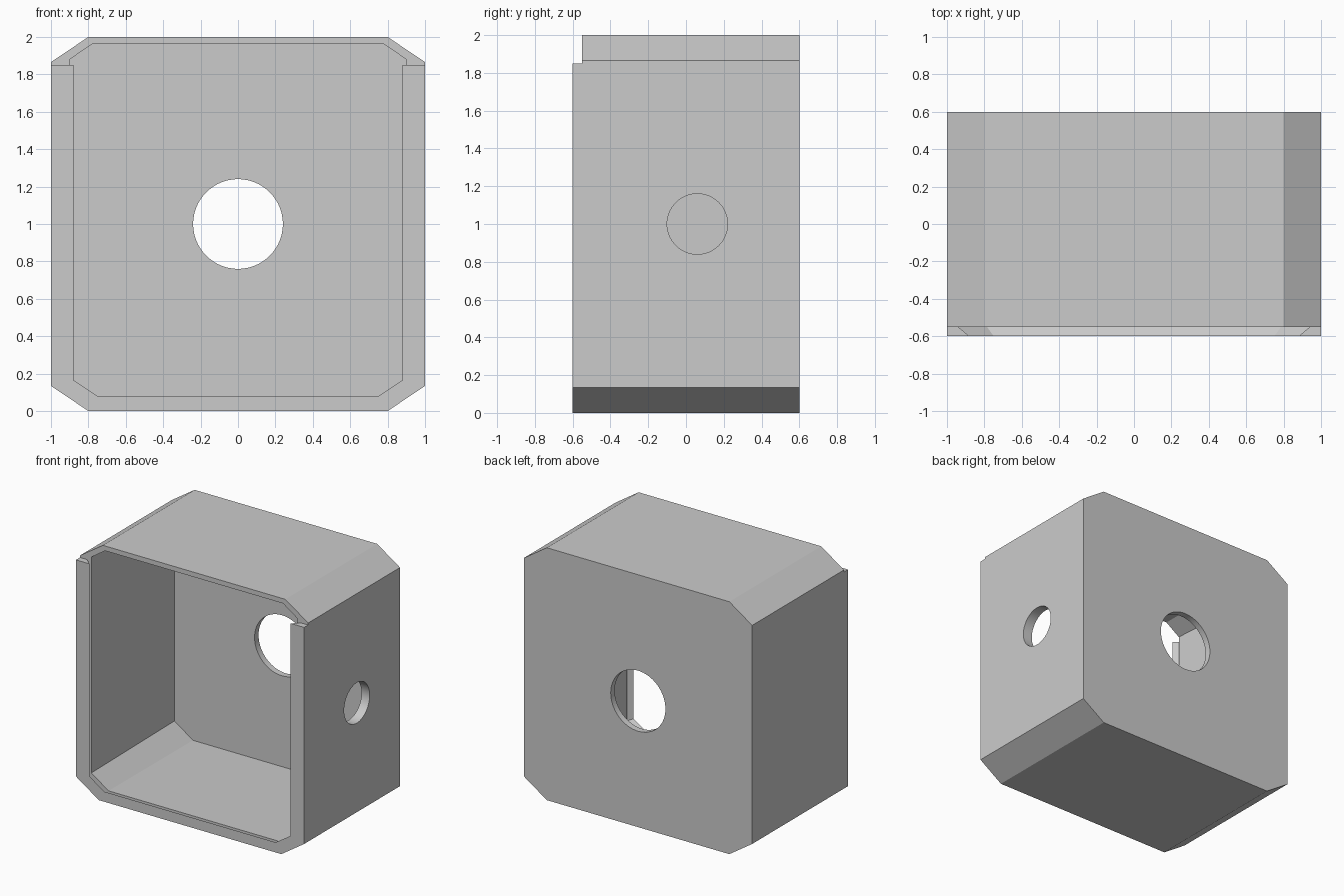
import bpy, bmesh, math
from mathutils import Matrix

if "Cube" in bpy.data.objects:
    bpy.data.objects.remove(bpy.data.objects["Cube"], do_unlink=True)

grey = bpy.data.materials.new("light_grey")
grey.use_nodes = True
grey.diffuse_color = (0.6, 0.6, 0.6, 1)
grey.node_tree.nodes["Principled BSDF"].inputs["Base Color"].default_value = (0.6, 0.6, 0.6, 1)


def make_object(name, bm):
    bmesh.ops.recalc_face_normals(bm, faces=bm.faces)
    mesh = bpy.data.meshes.new(name)
    bm.to_mesh(mesh)
    bm.free()
    mesh.materials.append(grey)
    obj = bpy.data.objects.new(name, mesh)
    bpy.context.collection.objects.link(obj)
    return obj


def loft(name, *sections):
    """Join (y, half profile) sections; each profile is mirrored across x."""
    bm = bmesh.new()
    rings = []
    for y, half in sections:
        outline = half + [(-x, z) for x, z in reversed(half)]
        rings.append([bm.verts.new((x, y, z)) for x, z in outline])
    n = len(rings[0])
    for a, b in zip(rings, rings[1:]):
        for i in range(n):
            j = (i + 1) % n
            bm.faces.new((a[i], a[j], b[j], b[i]))
    bm.faces.new(rings[0])
    bm.faces.new(rings[-1])
    return make_object(name, bm)


def rod(name, radius, depth, centre, axis):
    bm = bmesh.new()
    matrix = Matrix.Translation(centre) @ Matrix.Rotation(math.pi / 2, 4, axis)
    bmesh.ops.create_cone(bm, cap_ends=True, segments=64, radius1=radius,
                          radius2=radius, depth=depth, matrix=matrix)
    return make_object(name, bm)


def cut(target, cutter):
    mod = target.modifiers.new("cut", 'BOOLEAN')
    mod.operation = 'DIFFERENCE'
    mod.solver = 'EXACT'
    mod.object = cutter
    cutter.hide_render = True
    bpy.context.view_layer.objects.active = target
    bpy.ops.object.modifier_apply(modifier=mod.name)
    bpy.data.objects.remove(cutter, do_unlink=True)


FRONT = -0.6
LEDGE = -0.55    # plane behind the sliding lid groove

# Chamfered outer body
shell = [(0.8, 0), (1, 0.134), (1, 1.866), (0.8, 2)]
box = loft("box_shell", (FRONT, shell), (0.6, shell))

# Hollow interior, open at the front and widening slightly to the back
mouth = [(0.75, 0.068), (0.9, 0.17), (0.9, 1.88), (0.78, 1.962)]
rear = [(0.78, 0.04), (0.942, 0.15), (0.942, 1.852), (0.78, 1.962)]
cut(box, loft("cavity_cutter", (LEDGE - 0.005, mouth), (0.55, rear)))


# Dovetail groove for a sliding lid, open at the top
def groove(y):
    t = (y - FRONT) / (LEDGE - FRONT)
    dx, dz = 0.06 * t, 0.04 * t
    return y, [(0.75 + dx * 0.6, 0.08 - dz), (0.88 + dx, 0.165 - dz * 0.6), (0.88 + dx, 2.2)]


cut(box, loft("groove_cutter", groove(FRONT - 0.05), groove(LEDGE)))

# Lowered front rim at the top where the lid slides in
rim = [(1.2, 1.85), (1.2, 2.2)]
cut(box, loft("rim_cutter", (-0.8, rim), (LEDGE, rim)))

# Round openings through the back wall and one side wall
cut(box, rod("back_hole_cutter", 0.24, 0.4, (0, 0.6, 1), 'X'))
cut(box, rod("side_hole_cutter", 0.16, 0.4, (1, 0.06, 1), 'Y'))

# Smooth the hole walls, keep the corners crisp
bpy.ops.object.select_all(action='DESELECT')
box.select_set(True)
bpy.context.view_layer.objects.active = box
bpy.ops.object.shade_smooth_by_angle(angle=math.radians(25))
